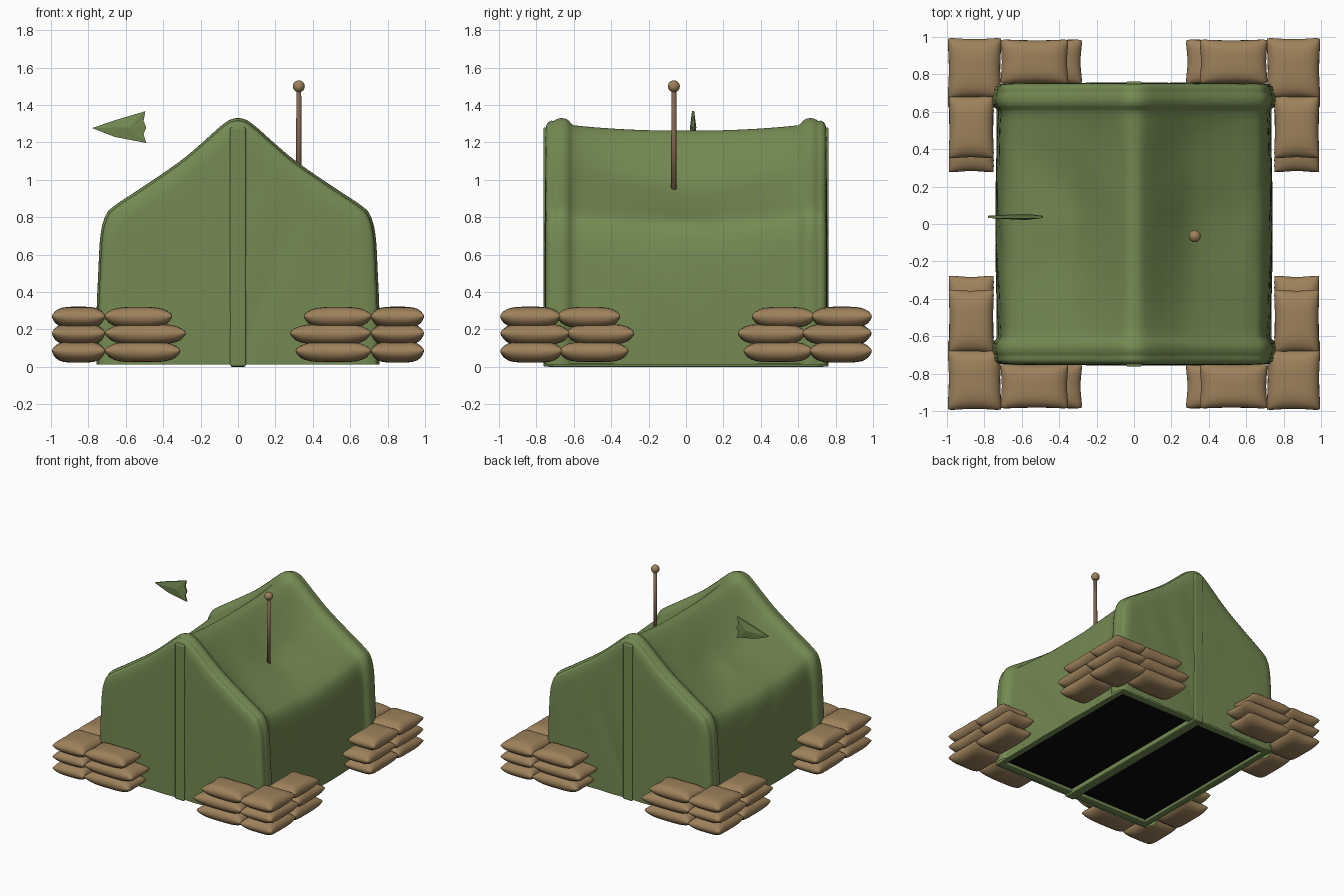
import bpy, bmesh, math
from mathutils import Vector

if "Cube" in bpy.data.objects:
    bpy.data.objects.remove(bpy.data.objects["Cube"])


def material(name, rgb):
    m = bpy.data.materials.new(name)
    m.diffuse_color = (*rgb, 1)
    m.use_nodes = True
    m.node_tree.nodes["Principled BSDF"].inputs["Base Color"].default_value = m.diffuse_color
    return m


GREEN = material("canvas_green", (0.175, 0.255, 0.085))
TAN = material("sandbag_tan", (0.34, 0.22, 0.105))
BROWN = material("pole_brown", (0.22, 0.125, 0.075))
BLACK = material("floor_black", (0.003, 0.003, 0.003))


def finish(bm, name, mat, smooth=True):
    bmesh.ops.recalc_face_normals(bm, faces=bm.faces)
    me = bpy.data.meshes.new(name)
    bm.to_mesh(me)
    bm.free()
    me.materials.append(mat)
    for p in me.polygons:
        p.use_smooth = smooth
    ob = bpy.data.objects.new(name, me)
    bpy.context.collection.objects.link(ob)
    return ob


def box(name, mat, x0, x1, y0, y1, z0, z1, bevel=0.0):
    bm = bmesh.new()
    bmesh.ops.create_cube(bm, size=1)
    for v in bm.verts:
        v.co = Vector(((x0 + x1) / 2 + v.co.x * (x1 - x0),
                       (y0 + y1) / 2 + v.co.y * (y1 - y0),
                       (z0 + z1) / 2 + v.co.z * (z1 - z0)))
    if bevel:
        bmesh.ops.bevel(bm, geom=bm.edges[:], offset=bevel, segments=3, profile=0.5, affect='EDGES')
    return finish(bm, name, mat, False)


# Tent cross-sections: under the end hoops and at the sagging middle
HOOP = [(.757, 0), (.757, .25), (.747, .5), (.735, .7), (.705, .81), (.65, .865),
        (.53, .945), (.32, 1.09), (.2, 1.19), (.1, 1.28), (.045, 1.32), (0, 1.33)]
MIDDLE = [(.735, 0), (.735, .25), (.73, .46), (.715, .63), (.685, .74), (.62, .80),
          (.51, .855), (.32, .96), (.2, 1.075), (.1, 1.19), (.04, 1.25), (0, 1.262)]


def smooth_profile(pts, sub=4):
    full = [Vector(p) for p in pts] + [Vector((-x, z)) for x, z in pts[-2::-1]]
    out = []
    for i in range(len(full) - 1):
        a, b, c, d = (full[max(0, min(len(full) - 1, i + k))] for k in (-1, 0, 1, 2))
        for j in range(sub):
            t = j / sub
            out.append(0.5 * (2 * b + (c - a) * t + (2 * a - 5 * b + 4 * c - d) * t * t
                              + (3 * b - a - 3 * c + d) * t ** 3))
    out.append(full[-1])
    return out


hoop, middle = smooth_profile(HOOP), smooth_profile(MIDDLE)

# Stations along y: (y, inset from hoop, sag amount, gable shrink)
half = [(.75, .05, 0, s) for s in (.02, .2, .4, .6, .75, .88, .95)]
half += [(.747, .035, 0, 1), (.737, .02, 0, 1), (.72, .012, 0, 1), (.708, .014, 0, 1),
         (.697, .008, 0, 1), (.68, .001, 0, 1), (.66, 0, 0, 1), (.64, .004, 0, 1),
         (.625, .014, 0, 1), (.612, .028, 0, 1)]
stations = [(-y, d, f, s) for y, d, f, s in half]
for i in range(25):
    y = -.6 + 1.2 * i / 24
    f = 1 - (abs(y) / .6) ** 2.2
    stations.append((y, .035, f, 1))
stations += half[::-1]

bm = bmesh.new()
rows = []
for y, d, f, s in stations:
    row = []
    for h, m in zip(hoop, middle):
        p = Vector((h.x * (1 - d / .9), h.y * (1 - d / 1.2))).lerp(m, f) * s
        x, z, yy = p.x, p.y, y
        if f > 0:  # soft folds running out of the hoops
            fold = .008 * f * math.sin(9 * abs(y) + 11 * z + 3 * x) * math.sin(math.pi * min(1, abs(x) / .75))
            z += fold
            if z < .8:
                x += math.copysign(.006 * f * math.sin(8 * y + 6 * z), x)
        elif s < 1:  # rippled gable cloth
            yy += math.copysign(.006 * math.sin(11 * x - 4 * z), y) * (1 - s ** 6)
        row.append(bm.verts.new((x, yy, .012 + max(z, 0) * .991)))
    rows.append(row)
for a, b in zip(rows, rows[1:]):
    for i in range(len(a) - 1):
        bm.faces.new((a[i], a[i + 1], b[i + 1], b[i]))
finish(bm, "tent_canvas", GREEN)

# Gable seam strips, bottom frame and dark floor
for s, n in ((-1, "front"), (1, "back")):
    ys = sorted((s * .70, s * .763))
    box(n + "_seam_strip", GREEN, -.042, .042, *ys, .002, 1.28, .01)
    ys = sorted((s * .68, s * .745))
    box(n + "_bottom_rail", GREEN, -.735, .735, *ys, .012, .05, .008)
    xs = sorted((s * .68, s * .735))
    box(("left" if s < 0 else "right") + "_bottom_rail", GREEN, *xs, -.70, .70, .014, .05, .008)
box("bottom_centre_bar", GREEN, -.04, .04, -.74, .74, 0, .04, .008)
box("dark_floor", BLACK, -.72, .72, -.72, .72, .033, .045)


# Sandbags: pinched pillows in three layers at each corner
def sandbag(bm, x0, x1, y0, y1, zc, h, n=14):
    cx, cy, a, b = (x0 + x1) / 2, (y0 + y1) / 2, (x1 - x0) / 2, (y1 - y0) / 2
    sheets = []
    for side in (1, -1):
        grid = []
        for i in range(n + 1):
            u = -math.cos(math.pi * i / n)
            line = []
            for j in range(n + 1):
                v = -math.cos(math.pi * j / n)
                edge = i in (0, n) or j in (0, n)
                if side < 0 and edge:
                    line.append(sheets[0][i][j])
                    continue
                r = 1 - .05 * (u * v) ** 6
                px = cx + a * u * r * (1 - .07 * (1 - v * v))
                py = cy + b * v * r * (1 - .07 * (1 - u * u))
                t = max(0, (1 - u ** 4) * (1 - v ** 4)) ** .55
                line.append(bm.verts.new((px, py, zc + side * h * t + .008 * (u * v) ** 2)))
            grid.append(line)
        sheets.append(grid)
        for i in range(n):
            for j in range(n):
                f = (grid[i][j], grid[i + 1][j], grid[i + 1][j + 1], grid[i][j + 1])
                bm.faces.new(f if side > 0 else f[::-1])


for sx, sy, name in ((-1, -1, "front_left"), (1, -1, "front_right"), (-1, 1, "back_left"), (1, 1, "back_right")):
    bm = bmesh.new()
    for zc, split, end in ((.08, .67, .30), (.175, .63, .27), (.265, .68, .345)):
        sandbag(bm, .705, 1.0, split - .015, 1.0, zc, .057)       # corner bag
        sandbag(bm, end, .72, .745, .99, zc, .055)                # bag along x
        sandbag(bm, .745, .995, end, split + .015, zc, .055)      # bag along y
    for v in bm.verts:
        v.co.x *= sx
        v.co.y *= sy
    finish(bm, name + "_sandbags", TAN)

# Flag pole with ball
bm = bmesh.new()
bmesh.ops.create_cone(bm, cap_ends=True, segments=16, radius1=.015, radius2=.013, depth=.6)
bmesh.ops.translate(bm, verts=bm.verts, vec=(.325, -.065, 1.2))
finish(bm, "flag_pole", BROWN)
bm = bmesh.new()
bmesh.ops.create_uvsphere(bm, u_segments=20, v_segments=12, radius=.032)
bmesh.ops.translate(bm, verts=bm.verts, vec=(.325, -.065, 1.5))
finish(bm, "pole_ball", TAN)

# Floating pennant: thin arrow-shaped cloth with a crumpled tail
outline = [(-.78, 1.277), (-.66, 1.23), (-.49, 1.197), (-.505, 1.245), (-.49, 1.28),
           (-.505, 1.315), (-.495, 1.367), (-.66, 1.318)]
bm = bmesh.new()
front, back = ([bm.verts.new((x, .038 + s * .006, z)) for x, z in outline] for s in (-1, 1))
for ring, s in ((front, -1), (back, 1)):
    hub = bm.verts.new((-.58, .038 + s * .017, 1.28))
    for i in range(8):
        bm.faces.new((ring[i], ring[(i + 1) % 8], hub))
for i in range(8):
    j = (i + 1) % 8
    bm.faces.new((front[i], front[j], back[j], back[i]))
finish(bm, "pennant", GREEN, False)
